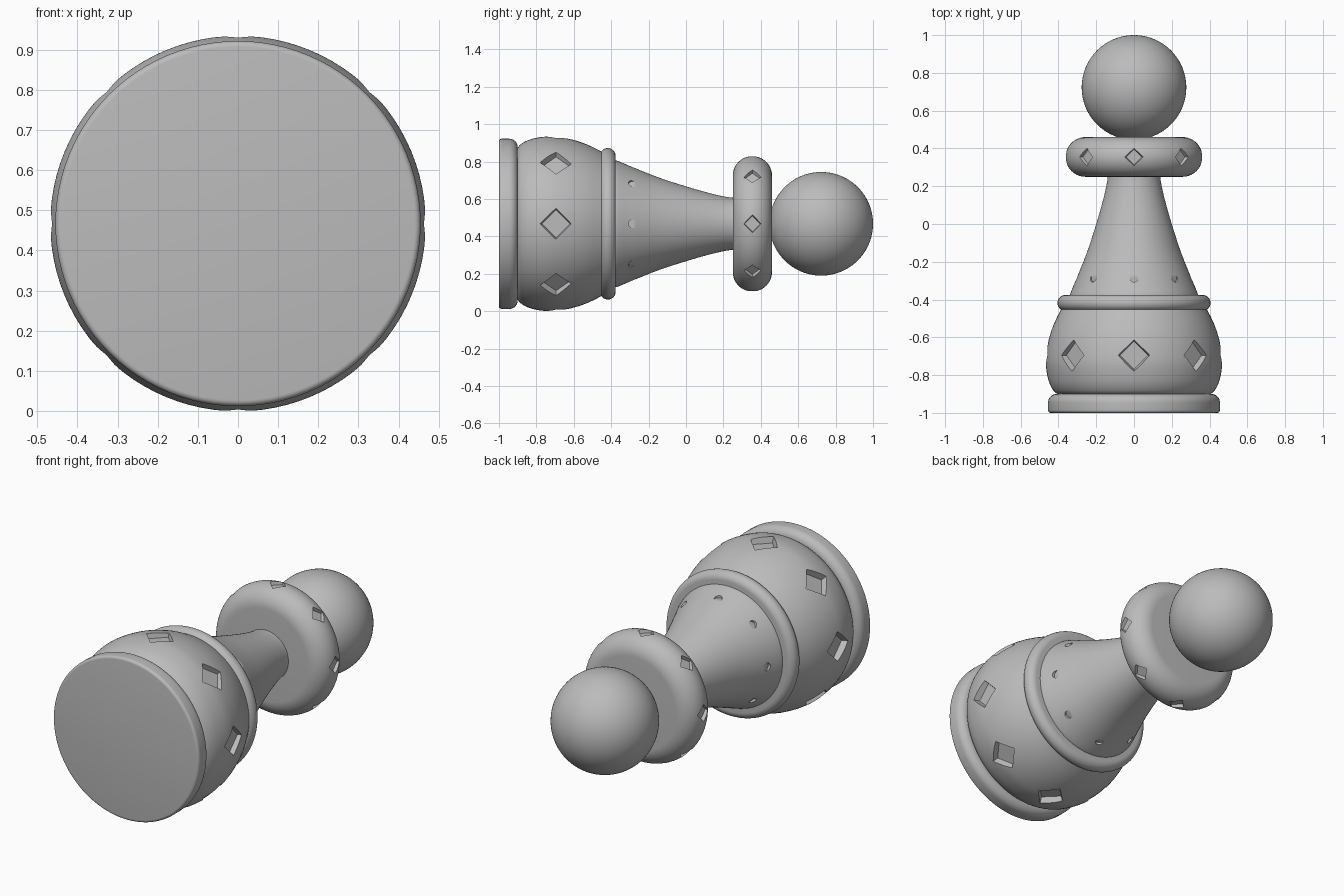
import bpy, bmesh, math
from mathutils import Matrix, Vector

cube = bpy.data.objects.get("Cube")
if cube:
    bpy.data.objects.remove(cube, do_unlink=True)

AXIS = 0.467          # height of the lying piece's centre line
SEGMENTS = 96

grey = bpy.data.materials.new("plain grey")
grey.use_nodes = True
grey.diffuse_color = (0.5, 0.5, 0.5, 1)
grey.node_tree.nodes["Principled BSDF"].inputs["Base Color"].default_value = (0.5, 0.5, 0.5, 1)


def add_object(name, bm):
    bmesh.ops.recalc_face_normals(bm, faces=bm.faces)
    mesh = bpy.data.meshes.new(name)
    bm.to_mesh(mesh)
    bm.free()
    mesh.materials.append(grey)
    obj = bpy.data.objects.new(name, mesh)
    bpy.context.collection.objects.link(obj)
    return obj


def turned(name, profile):
    """Solid turned around the centre line from (y, radius) points."""
    bm = bmesh.new()
    ends = [(profile[0][0], 0)] + profile + [(profile[-1][0], 0)]
    verts = [bm.verts.new((0, y, AXIS + r)) for y, r in ends]
    edges = [bm.edges.new(pair) for pair in zip(verts, verts[1:])]
    bmesh.ops.spin(bm, geom=verts + edges, cent=(0, 0, AXIS), axis=(0, 1, 0),
                   angle=math.tau, steps=SEGMENTS, use_duplicate=False)
    bmesh.ops.remove_doubles(bm, verts=bm.verts, dist=0.0005)
    return add_object(name, bm)


def arc(y, r, radius, start, end, steps=10, squash=1.0):
    """Profile points on an arc; angle 0 points to +y, 90 points outward."""
    angles = [math.radians(start + (end - start) * i / steps) for i in range(steps + 1)]
    return [(y + radius * math.cos(a), r + radius * squash * math.sin(a)) for a in angles]


def smooth_curve(points, steps=8):
    """Catmull-Rom curve through profile points."""
    p = [Vector(q) for q in points]
    p = [2 * p[0] - p[1]] + p + [2 * p[-1] - p[-2]]
    out = []
    for a, b, c, d in zip(p, p[1:], p[2:], p[3:]):
        for i in range(steps):
            t = i / steps
            out.append(tuple(0.5 * (2 * b + (c - a) * t + (2 * a - 5 * b + 4 * c - d) * t ** 2
                                    + (3 * b - a - 3 * c + d) * t ** 3)))
    return out + [tuple(p[-2])]


def carve(obj, y, floor, sides, inner, outer, height):
    """Cut eight tapered recesses, evenly spaced around the centre line."""
    bm = bmesh.new()
    for i in range(8):
        place = (Matrix.Translation((0, y, AXIS)) @ Matrix.Rotation(i * math.tau / 8, 4, 'Y')
                 @ Matrix.Translation((0, 0, floor + height / 2)))
        bmesh.ops.create_cone(bm, cap_ends=True, segments=sides, radius1=inner,
                              radius2=outer, depth=height, matrix=place)
    cutter = add_object(obj.name + "_cutter", bm)
    cutter.hide_render = True
    mod = obj.modifiers.new("recesses", 'BOOLEAN')
    mod.operation, mod.solver, mod.object = 'DIFFERENCE', 'EXACT', cutter
    bpy.context.view_layer.objects.active = obj
    bpy.ops.object.modifier_apply(modifier=mod.name)
    bpy.data.objects.remove(cutter, do_unlink=True)


# Foot and rounded lower body
foot = turned("foot", arc(-0.985, 0.44, 0.015, 180, 90, 5) + arc(-0.945, 0.41, 0.045, 90, 0))
body = turned("body", smooth_curve([(-0.905, 0.40), (-0.88, 0.428), (-0.83, 0.452), (-0.75, 0.467),
                                    (-0.68, 0.464), (-0.6, 0.448), (-0.52, 0.42), (-0.43, 0.375)]))
carve(body, -0.695, 0.432, 4, 0.074, 0.094, 0.055)

# Ring and flared stem
ring = turned("ring", arc(-0.418, 0.363, 0.042, 180, 0, 16))
stem = turned("stem", smooth_curve([(-0.385, 0.338), (-0.365, 0.336), (-0.285, 0.303), (-0.15, 0.249),
                                    (0, 0.2), (0.13, 0.163), (0.22, 0.143), (0.27, 0.138)]))
carve(stem, -0.285, 0.298, 24, 0.022, 0.022, 0.06)

# Collar and ball head
collar = turned("collar", arc(0.355, 0.257, 0.105, 180, 0, 28))
carve(collar, 0.355, 0.34, 4, 0.042, 0.055, 0.04)
head = turned("head", arc(0.723, 0, 0.277, 180, 0, 48))

# Smooth shading with crisp cut edges
bpy.ops.object.select_all(action='DESELECT')
for part in (foot, body, ring, stem, collar, head):
    part.select_set(True)
    bpy.context.view_layer.objects.active = part
bpy.ops.object.shade_smooth_by_angle(angle=math.radians(30))
